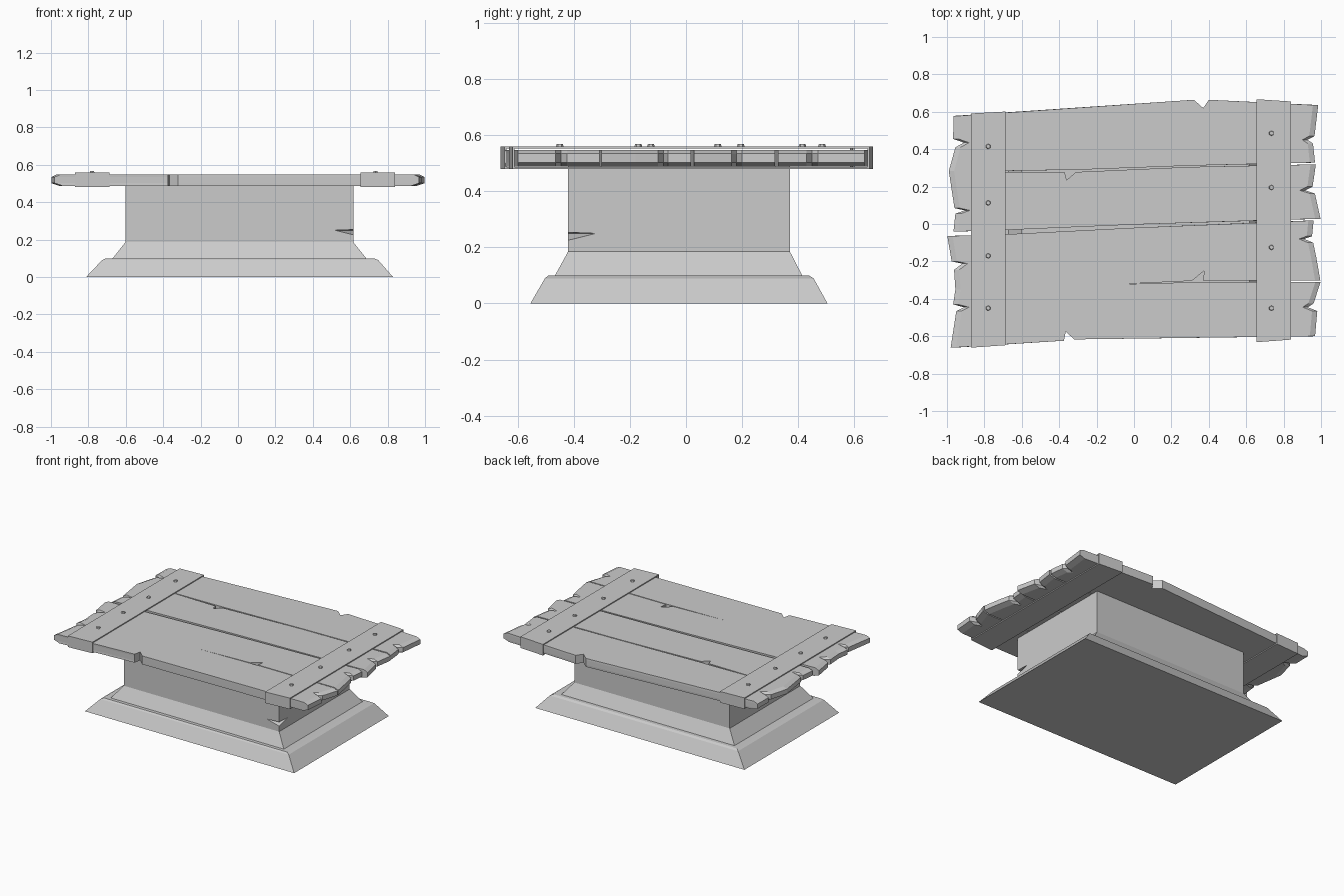
import bpy, bmesh


def finish(name, bm):
    bmesh.ops.recalc_face_normals(bm, faces=bm.faces)
    mesh = bpy.data.meshes.new(name)
    bm.to_mesh(mesh)
    bm.free()
    obj = bpy.data.objects.new(name, mesh)
    bpy.context.collection.objects.link(obj)
    return obj


def loft(name, rings, close=False):
    """Skin matching rings; cap both ends, or join last ring to first."""
    bm = bmesh.new()
    loops = [[bm.verts.new(p) for p in ring] for ring in rings]
    pairs = list(zip(loops, loops[1:]))
    if close:
        pairs.append((loops[-1], loops[0]))
    else:
        bm.faces.new(loops[0])
        bm.faces.new(loops[-1])
    n = len(loops[0])
    for a, b in pairs:
        for i in range(n):
            j = (i + 1) % n
            bm.faces.new((a[i], a[j], b[j], b[i]))
    return finish(name, bm)


def rect(x0, x1, y0, y1, z):
    return [(x0, y0, z), (x1, y0, z), (x1, y1, z), (x0, y1, z)]


# Flared stone base
loft("base_slab", [
    rect(-0.812, 0.829, -0.555, 0.505, 0.0),
    rect(-0.727, 0.75, -0.503, 0.455, 0.09),
    rect(-0.708, 0.73, -0.492, 0.44, 0.099)])

# Pedestal with sloped foot
pedestal = loft("pedestal", [
    rect(-0.674, 0.69, -0.47, 0.417, 0.095),
    rect(-0.602, 0.617, -0.42, 0.37, 0.186),
    rect(-0.602, 0.617, -0.42, 0.37, 0.489)])

# Chip in the front right corner of the pedestal
bm = bmesh.new()
v = [bm.verts.new(p) for p in [(0.50, -0.44, 0.25), (0.637, -0.30, 0.25),
                               (0.66, -0.46, 0.257), (0.66, -0.46, 0.205)]]
for f in ((0, 1, 2), (0, 1, 3), (1, 2, 3), (0, 2, 3)):
    bm.faces.new([v[i] for i in f])
cutter = finish("chip_cutter", bm)
cutter.hide_render = True
cutter.display_type = 'WIRE'
mod = pedestal.modifiers.new("chip", 'BOOLEAN')
mod.operation = 'DIFFERENCE'
mod.solver = 'EXACT'
mod.object = cutter

# Board outlines seen from above, with notched ends and long cracks
back_board = [
    (-0.965, 0.578), (-0.967, 0.455), (-0.91, 0.435), (-0.955, 0.41),
    (-0.99, 0.283), (-0.96, 0.085), (-0.905, 0.073), (-0.955, 0.055),
    (-0.965, -0.04), (-0.68, -0.032), (0.0, -0.003), (0.997, 0.028),
    (0.967, 0.163), (0.915, 0.18), (0.955, 0.2), (0.972, 0.318),
    (0.3, 0.305), (-0.31, 0.278), (-0.36, 0.235), (-0.37, 0.275),
    (-0.92, 0.281), (-0.3, 0.29), (0.3, 0.312), (0.968, 0.328),
    (0.957, 0.43), (0.928, 0.45), (0.965, 0.47), (0.985, 0.636),
    (0.40, 0.664), (0.37, 0.62), (0.32, 0.664)]
front_board = [
    (-0.998, -0.064), (-0.975, -0.2), (-0.918, -0.212), (-0.962, -0.245),
    (-0.955, -0.35), (-0.967, -0.43), (-0.91, -0.445), (-0.95, -0.465),
    (-0.98, -0.66), (-0.375, -0.624), (-0.365, -0.575), (-0.32, -0.617),
    (0.968, -0.60), (0.98, -0.465), (0.93, -0.445), (0.96, -0.425),
    (0.998, -0.309), (0.4, -0.309), (-0.08, -0.322), (0.31, -0.304),
    (0.375, -0.25), (0.37, -0.303), (0.996, -0.301), (0.975, -0.18),
    (0.958, -0.1), (0.91, -0.08), (0.952, -0.065), (0.96, 0.018),
    (0.0, -0.02), (-0.68, -0.055)]


def board_ring(outline, inset, z):
    return [(x - (inset if x > 0 else -inset) if abs(x) > 0.85 else x, y, z)
            for x, y in outline]


for name, outline in (("back_board", back_board), ("front_board", front_board)):
    loft(name, [board_ring(outline, *step) for step in
                ((0.04, 0.488), (0.0, 0.502), (0.0, 0.535), (0.028, 0.548))])

# Metal straps wrapped round the boards, with their bolts
straps = [
    ("left_strap", -0.872, -0.687, (-0.661, -0.648), (0.591, 0.601),
     -0.78, (0.415, 0.113, -0.17, -0.45)),
    ("right_strap", 0.655, 0.84, (-0.632, -0.618), (0.667, 0.655),
     0.735, (0.485, 0.195, -0.125, -0.45))]
for name, x0, x1, fronts, backs, bolt_x, bolt_ys in straps:
    def strap_ring(x, k, t):
        f, b = fronts[k] + t, backs[k] - t
        return [(x, f, 0.48 + t), (x, b, 0.48 + t),
                (x, b, 0.559 - t), (x, f, 0.559 - t)]
    loft(name, [strap_ring(x0, 0, 0), strap_ring(x1, 1, 0),
                strap_ring(x1, 1, 0.007), strap_ring(x0, 0, 0.007)], close=True)
    for i, y in enumerate(bolt_ys):
        bpy.ops.mesh.primitive_cone_add(vertices=6, radius1=0.015, radius2=0.011,
                                        depth=0.012, location=(bolt_x, y, 0.562))
        bpy.context.object.name = f"{name}_bolt_{i + 1}"
